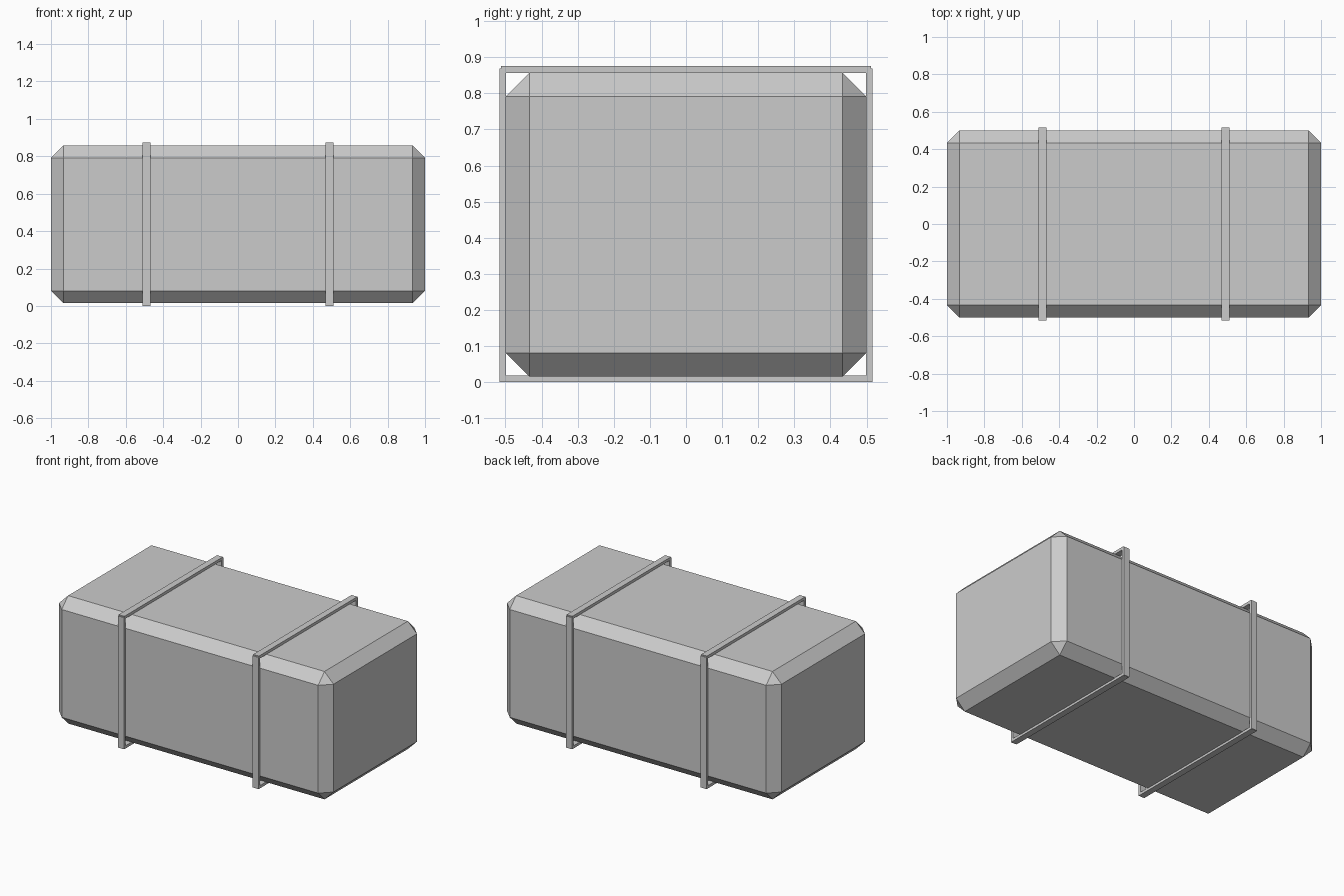
import bpy
import bmesh
from mathutils import Vector

cube = bpy.data.objects.get("Cube")
if cube:
    bpy.data.objects.remove(cube, do_unlink=True)

grey = bpy.data.materials.new("plain_grey")
grey.use_nodes = True
colour = (0.6, 0.6, 0.6, 1)
grey.diffuse_color = colour
grey.node_tree.nodes["Principled BSDF"].inputs["Base Color"].default_value = colour


def add_boxes(bm, low, high):
    """Add one box spanning two opposite corners."""
    low, high = Vector(low), Vector(high)
    verts = bmesh.ops.create_cube(bm, size=1)["verts"]
    bmesh.ops.scale(bm, vec=high - low, verts=verts)
    bmesh.ops.translate(bm, vec=(low + high) / 2, verts=verts)


def finish(bm, name):
    mesh = bpy.data.meshes.new(name)
    bm.to_mesh(mesh)
    bm.free()
    mesh.materials.append(grey)
    obj = bpy.data.objects.new(name, mesh)
    bpy.context.collection.objects.link(obj)
    return obj


# Long body with chamfered edges
bm = bmesh.new()
add_boxes(bm, (-1, -0.5, 0.015), (1, 0.5, 0.857))
body = finish(bm, "body")
bevel = body.modifiers.new("chamfer", "BEVEL")
bevel.width = 0.066
bevel.segments = 1

# Two straps, each a rectangular hoop of four thin bars
HALF = 0.021
for name, x in (("right_strap", -0.49), ("left_strap", 0.49)):
    bm = bmesh.new()
    a, b = x - HALF, x + HALF
    add_boxes(bm, (a, -0.512, 0.856), (b, 0.512, 0.875))    # top bar
    add_boxes(bm, (a, -0.512, 0.0), (b, 0.512, 0.018))      # bottom bar
    add_boxes(bm, (a, -0.517, 0.001), (b, -0.499, 0.868))   # front bar
    add_boxes(bm, (a, 0.499, 0.001), (b, 0.517, 0.868))     # back bar
    finish(bm, name)
